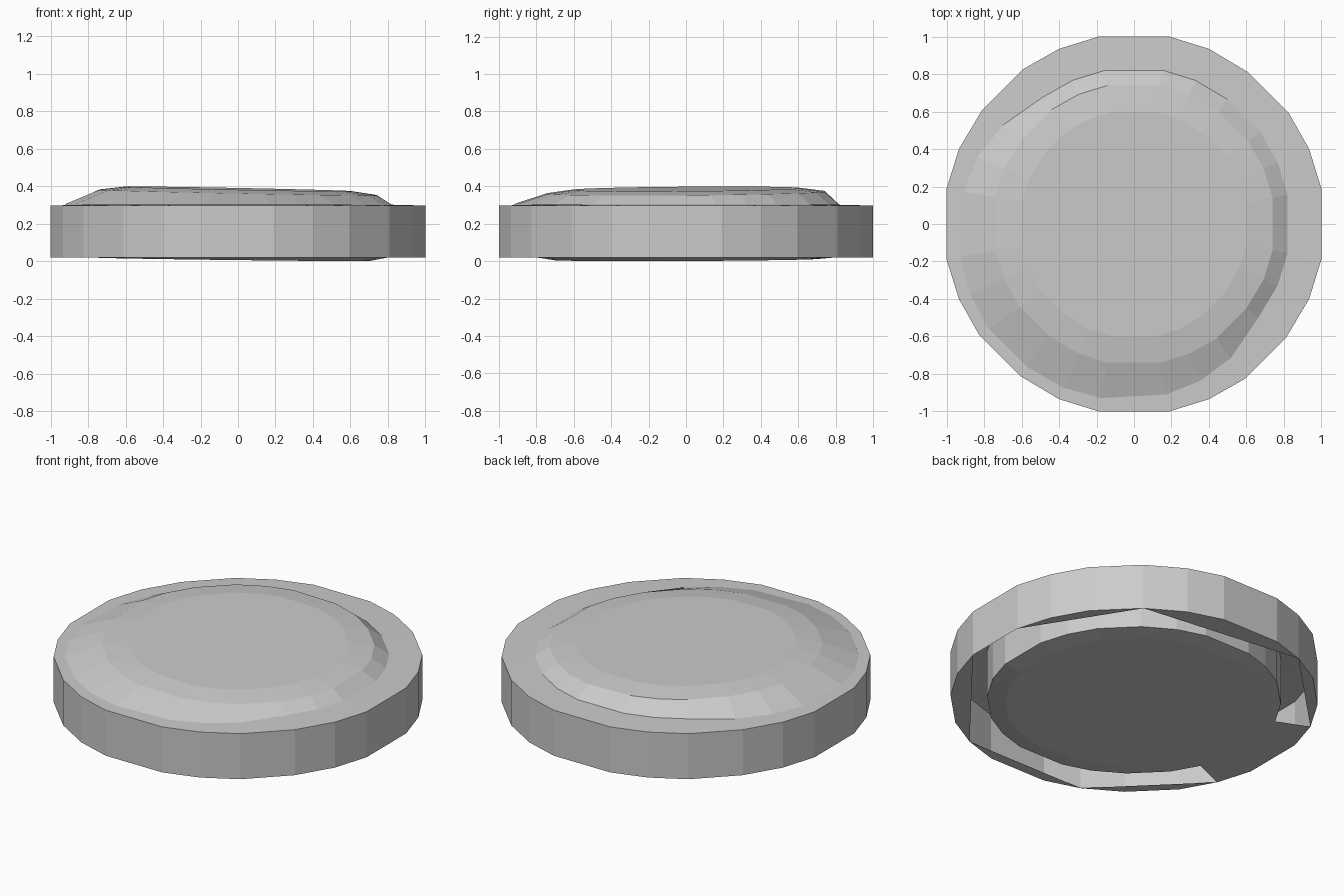
import bpy, bmesh, math

if "Cube" in bpy.data.objects:
    bpy.data.objects.remove(bpy.data.objects["Cube"])

# One quadrant of the faceted outline, repeated for all four quadrants
QUAD = [(1.0, .19), (.935, .40), (.825, .595), (.61, .81), (.40, .935), (.19, 1.0)]
OUTLINE = []
for k in range(4):
    c, s = round(math.cos(k * math.pi / 2)), round(math.sin(k * math.pi / 2))
    OUTLINE += [(x * c - y * s, x * s + y * c) for x, y in QUAD]
N = len(OUTLINE)


def finish(name, bm):
    bmesh.ops.recalc_face_normals(bm, faces=bm.faces)
    me = bpy.data.meshes.new(name)
    bm.to_mesh(me)
    bm.free()
    ob = bpy.data.objects.new(name, me)
    bpy.context.collection.objects.link(ob)
    return ob


def add_row(bm, scale, z, tilt=0.0):
    """Scaled copy of the outline; scale may depend on the angle."""
    row = []
    for x, y in OUTLINE:
        f = scale(math.atan2(y, x)) if callable(scale) else scale
        px, py = x * f, y * f
        row.append(bm.verts.new((px, py, z + tilt * (-.02 * px + .008 * py))))
    return row


def bridge(bm, a, b):
    for i in range(N):
        j = (i + 1) % N
        bm.faces.new((a[i], a[j], b[j], b[i]))


def skirt(a):
    # Dome foot spreads wider towards the front left
    return .82 + .12 * math.sqrt(max(0, math.cos(a - math.radians(225))))


# Outer rim: wall, flat top ring and coarse eight-sided lip underneath
bm = bmesh.new()
low = add_row(bm, 1.0, .02)
edge = add_row(bm, 1.0, .297)
top = add_row(bm, .80, .302)
bridge(bm, low, edge)
bridge(bm, edge, top)
corners = [0, 3, 7, 10, 13, 16, 19, 23, 24]
for a, b in zip(corners, corners[1:]):
    if b - a > 1:
        bm.faces.new([low[i % N] for i in range(a, b + 1)])
finish("outer_rim", bm)

# Inner body: shallow bevelled base inside the open groove
bm = bmesh.new()
rows = [add_row(bm, .70, .009, .6), add_row(bm, .80, .02), add_row(bm, .80, .302)]
low_z = min(v.co.z for v in rows[0])
for v in rows[0]:
    v.co.z -= low_z
bm.faces.new(rows[0])
for a, b in zip(rows, rows[1:]):
    bridge(bm, a, b)
finish("inner_base", bm)

# Raised top: bevelled and slightly tilted cap
bm = bmesh.new()
rows = [add_row(bm, skirt, .302), add_row(bm, .74, .367, 1),
        add_row(bm, .60, .386, 1)]
for a, b in zip(rows, rows[1:]):
    bridge(bm, a, b)
bm.faces.new(rows[-1])
finish("raised_top", bm)

# Flat web closing the groove on the left side
bm = bmesh.new()
ids = [10, 11, 12, 13]
inner = [bm.verts.new((OUTLINE[i][0] * .8, OUTLINE[i][1] * .8, .02)) for i in ids]
outer = [bm.verts.new((*OUTLINE[i], .02)) for i in (13, 10)]
bm.faces.new(inner + outer)
finish("groove_web", bm)
